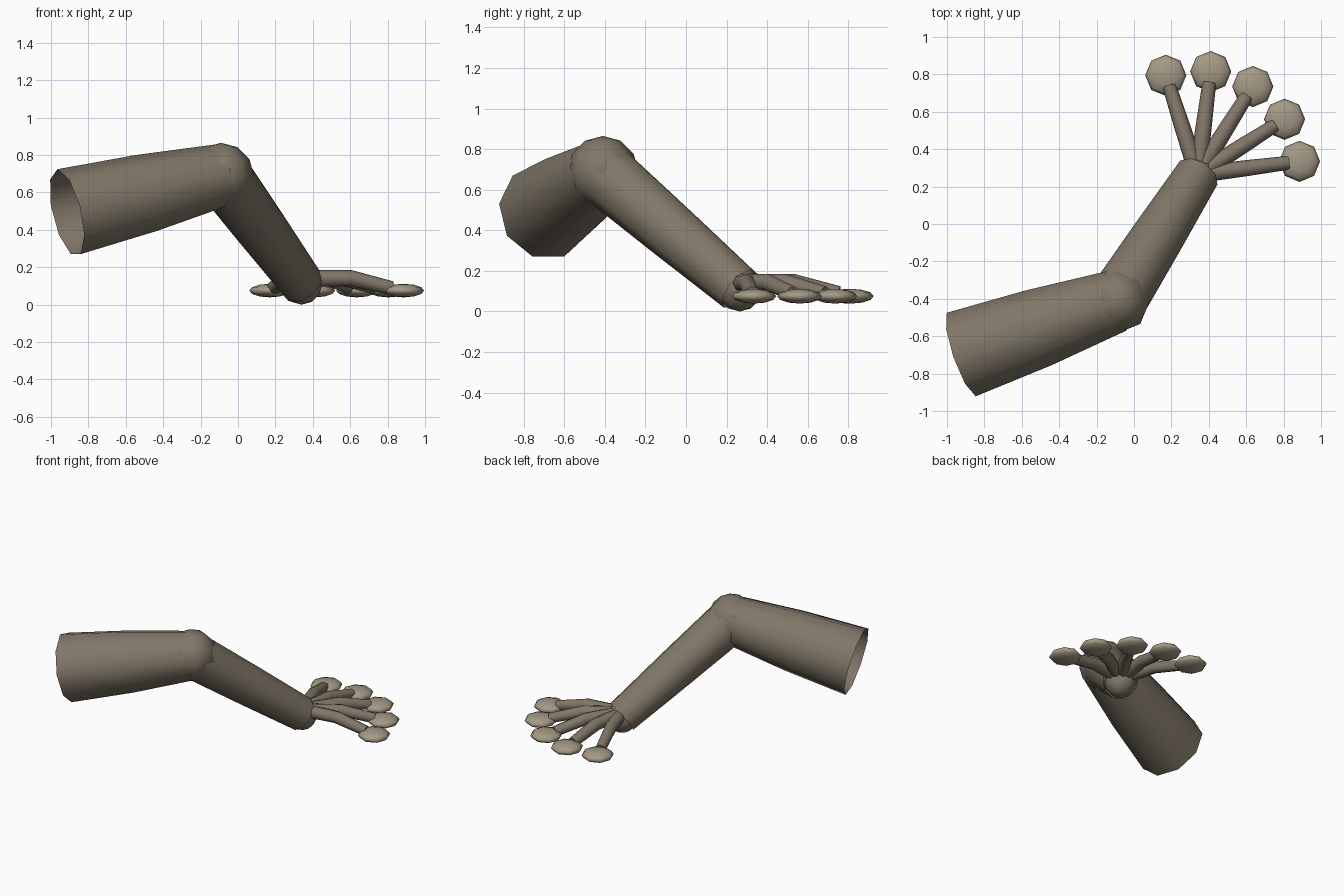
import bpy, bmesh, math
from mathutils import Vector

cube = bpy.data.objects.get("Cube")
if cube:
    bpy.data.objects.remove(cube, do_unlink=True)


def make_material(name, rgb):
    m = bpy.data.materials.new(name)
    m.use_nodes = True
    m.diffuse_color = (*rgb, 1)
    m.node_tree.nodes["Principled BSDF"].inputs["Base Color"].default_value = (*rgb, 1)
    return m


skin = make_material("grey_brown_skin", (0.22, 0.185, 0.138))
pad_skin = make_material("pale_tan_pad", (0.37, 0.32, 0.235))


def finish(bm, name, material):
    mesh = bpy.data.meshes.new(name)
    bm.to_mesh(mesh)
    bm.free()
    mesh.materials.append(material)
    obj = bpy.data.objects.new(name, mesh)
    bpy.context.collection.objects.link(obj)
    return obj


def tube(name, points, radii, sides, cap_end=False):
    """Tapered tube through the points, one vertex of each ring pointing up."""
    bm = bmesh.new()
    points = [Vector(p) for p in points]
    rings = []
    for i, (p, r) in enumerate(zip(points, radii)):
        axis = (points[min(i + 1, len(points) - 1)] - points[max(i - 1, 0)]).normalized()
        side = axis.cross(Vector((0, 0, 1))).normalized()
        up = side.cross(axis)
        angles = [math.tau * k / sides for k in range(sides)]
        rings.append([bm.verts.new(p + r * (up * math.cos(a) + side * math.sin(a)))
                      for a in angles])
    for a, b in zip(rings, rings[1:]):
        for k in range(sides):
            n = (k + 1) % sides
            bm.faces.new((a[k], a[n], b[n], b[k])).smooth = True
    if cap_end:
        bm.faces.new(rings[-1])
    bmesh.ops.recalc_face_normals(bm, faces=bm.faces)
    return finish(bm, name, skin)


def ball(name, centre, radius, material, squash=1.0):
    bm = bmesh.new()
    bmesh.ops.create_uvsphere(bm, u_segments=8, v_segments=6, radius=radius)
    for f in bm.faces:
        f.smooth = True
    for v in bm.verts:
        v.co.z *= squash
    obj = finish(bm, name, material)
    obj.location = centre
    return obj


shoulder = Vector((-0.915, -0.695, 0.49))
elbow = Vector((-0.09, -0.41, 0.69))
wrist = Vector((0.34, 0.265, 0.11))

# Arm segments and joints
tube("upper_arm", [shoulder, shoulder.lerp(elbow, 0.5), elbow], [0.24, 0.215, 0.17], 9)
tube("forearm", [elbow, elbow.lerp(wrist, 0.5), wrist], [0.16, 0.142, 0.12], 9)
ball("elbow_joint", elbow, 0.175, skin)
ball("wrist_joint", wrist, 0.11, skin)

# Splayed fingers, each ending in a flat round pad
pads = [(0.17, 0.795), (0.41, 0.815), (0.635, 0.735), (0.805, 0.56), (0.885, 0.335)]
for i, (x, y) in enumerate(pads, 1):
    pad = Vector((x, y, 0.075))
    reach = Vector((x - wrist.x, y - wrist.y, 0))
    out = reach.normalized()
    root = wrist + out * 0.05 + Vector((0, 0, 0.03))
    middle = wrist + reach * 0.48 + Vector((0, 0, 0.032))
    tip = pad - out * 0.062 + Vector((0, 0, 0.013))
    tube(f"finger_{i}", [root, middle, tip], [0.046, 0.043, 0.037], 8, cap_end=True)
    ball(f"finger_pad_{i}", pad, 0.11, pad_skin, squash=0.33)
